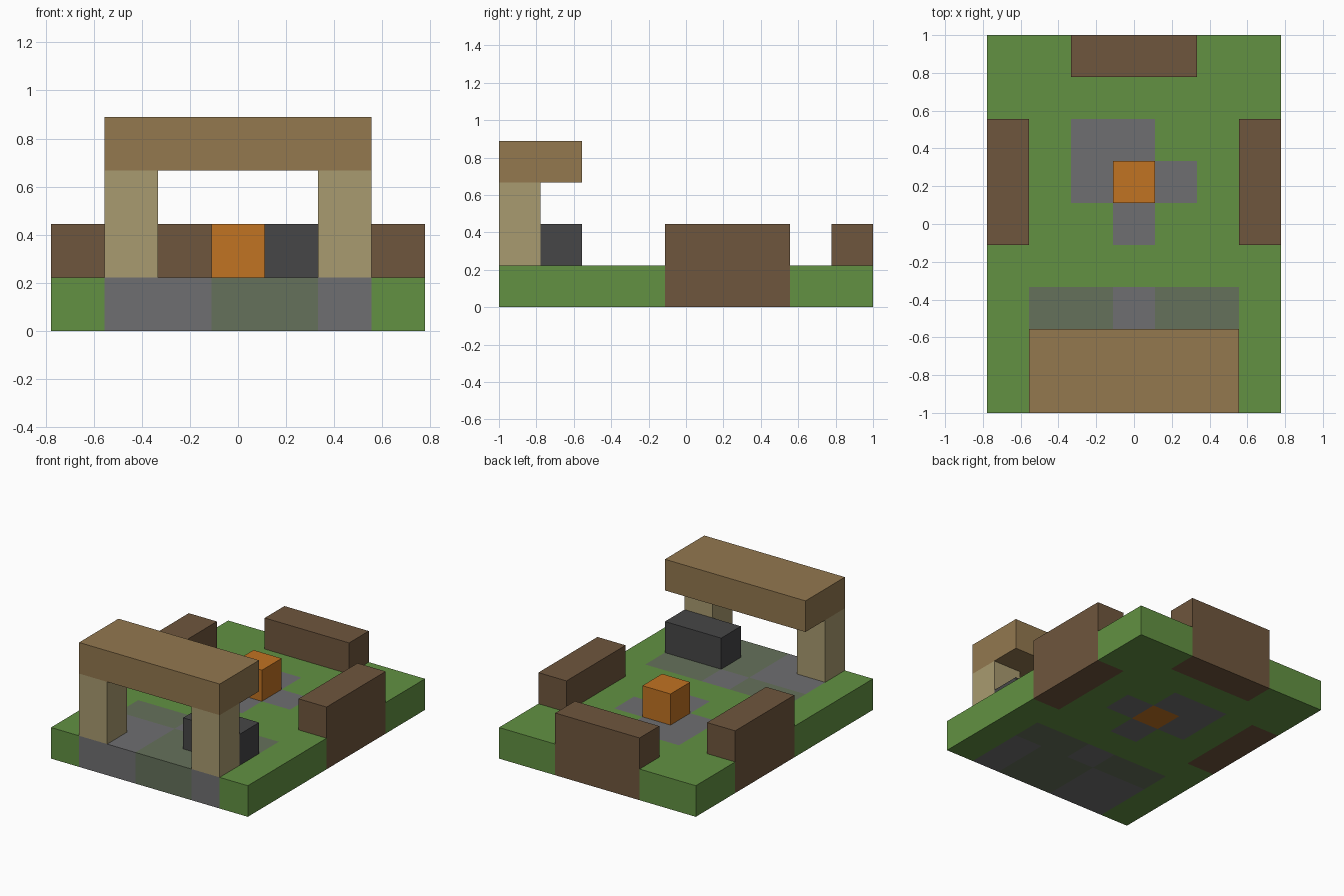
import bpy
import bmesh
from math import floor
from mathutils import Vector

default = bpy.data.objects.get("Cube")
if default:
    bpy.data.objects.remove(default, do_unlink=True)

NX, NY = 7, 9          # ground size in blocks
U = 2 / NY             # edge of one block


def linear(c):
    c /= 255
    return c / 12.92 if c <= 0.04045 else ((c + 0.055) / 1.055) ** 2.4


def material(name, r, g, b):
    m = bpy.data.materials.new(name)
    m.use_nodes = True
    colour = (linear(r), linear(g), linear(b), 1)
    m.diffuse_color = colour
    bsdf = next(n for n in m.node_tree.nodes if n.type == 'BSDF_PRINCIPLED')
    bsdf.inputs["Base Color"].default_value = colour
    return m


grass = material("grass_green", 98, 145, 66)
stone = material("stone_grey", 111, 111, 113)
mossy = material("mossy_grey", 101, 113, 91)
log = material("log_brown", 111, 86, 61)
plank = material("plank_brown", 147, 120, 79)
post = material("post_tan", 169, 155, 112)
iron = material("iron_dark", 70, 70, 71)
flame = material("flame_orange", 193, 115, 34)


def finish(bm, name, mats):
    bmesh.ops.recalc_face_normals(bm, faces=bm.faces)
    mesh = bpy.data.meshes.new(name)
    bm.to_mesh(mesh)
    bm.free()
    for m in mats:
        mesh.materials.append(m)
    obj = bpy.data.objects.new(name, mesh)
    bpy.context.scene.collection.objects.link(obj)
    return obj


def block(name, cell, size, mat):
    """Box with its lowest corner at a block cell and a size in blocks."""
    bm = bmesh.new()
    bmesh.ops.create_cube(bm, size=1)
    for v in bm.verts:
        v.co = Vector((v.co[k] + 0.5) * size[k] + cell[k] for k in range(3))
        v.co = (v.co - Vector((NX / 2, NY / 2, 0))) * U
    return finish(bm, name, [mat])


def cells(i0, i1, j0, j1):
    return {(i, j) for i in range(i0, i1 + 1) for j in range(j0, j1 + 1)}


# Ground slab, with stone and moss paving and openings for the seats and fire
openings = cells(0, 0, 4, 6) | cells(6, 6, 4, 6) | cells(2, 4, 8, 8) | {(3, 5)}
hearth = cells(2, 3, 5, 6) | {(4, 5), (3, 4)}
paving = cells(1, 2, 0, 1) | cells(5, 5, 0, 1) | {(3, 2)}
moss = cells(1, 5, 0, 2) - paving


def cell_of(face):
    p = (face.calc_center_median() - face.normal * U * 0.1) / U
    return floor(p.x + NX / 2), floor(p.y + NY / 2)


bm = bmesh.new()
bmesh.ops.create_grid(bm, x_segments=NX, y_segments=NY, size=0.5)
bmesh.ops.scale(bm, vec=(NX * U, NY * U, 1), verts=bm.verts)
bm.normal_update()
bmesh.ops.delete(bm, geom=[f for f in bm.faces if cell_of(f) in openings],
                 context='FACES')
top = bmesh.ops.extrude_face_region(bm, geom=bm.faces[:], use_keep_orig=True)
bmesh.ops.translate(bm, vec=(0, 0, U),
                    verts=[e for e in top["geom"] if isinstance(e, bmesh.types.BMVert)])
bmesh.ops.recalc_face_normals(bm, faces=bm.faces)
for f in bm.faces:
    c = cell_of(f)
    f.material_index = 1 if c in hearth | paving else 2 if c in moss else 0
finish(bm, "ground", [grass, stone, mossy])

# Log seats around the fire
for side, i in (("right", 0), ("left", 6)):
    block(side + "_log_seat", (i, 4, 0), (1, 3, 2), log)
block("back_log_seat", (2, 8, 0), (3, 1, 2), log)

# Campfire
block("fire", (3, 5, 0), (1, 1, 2), flame)

# Shelter: two posts and a plank roof
for side, i in (("right", 1), ("left", 5)):
    block(side + "_post", (i, 0, 1), (1, 1, 2), post)
block("roof", (1, 0, 3), (5, 2, 1), plank)

# Iron block under the shelter
block("iron_block", (4, 1, 1), (2, 1, 1), iron)
